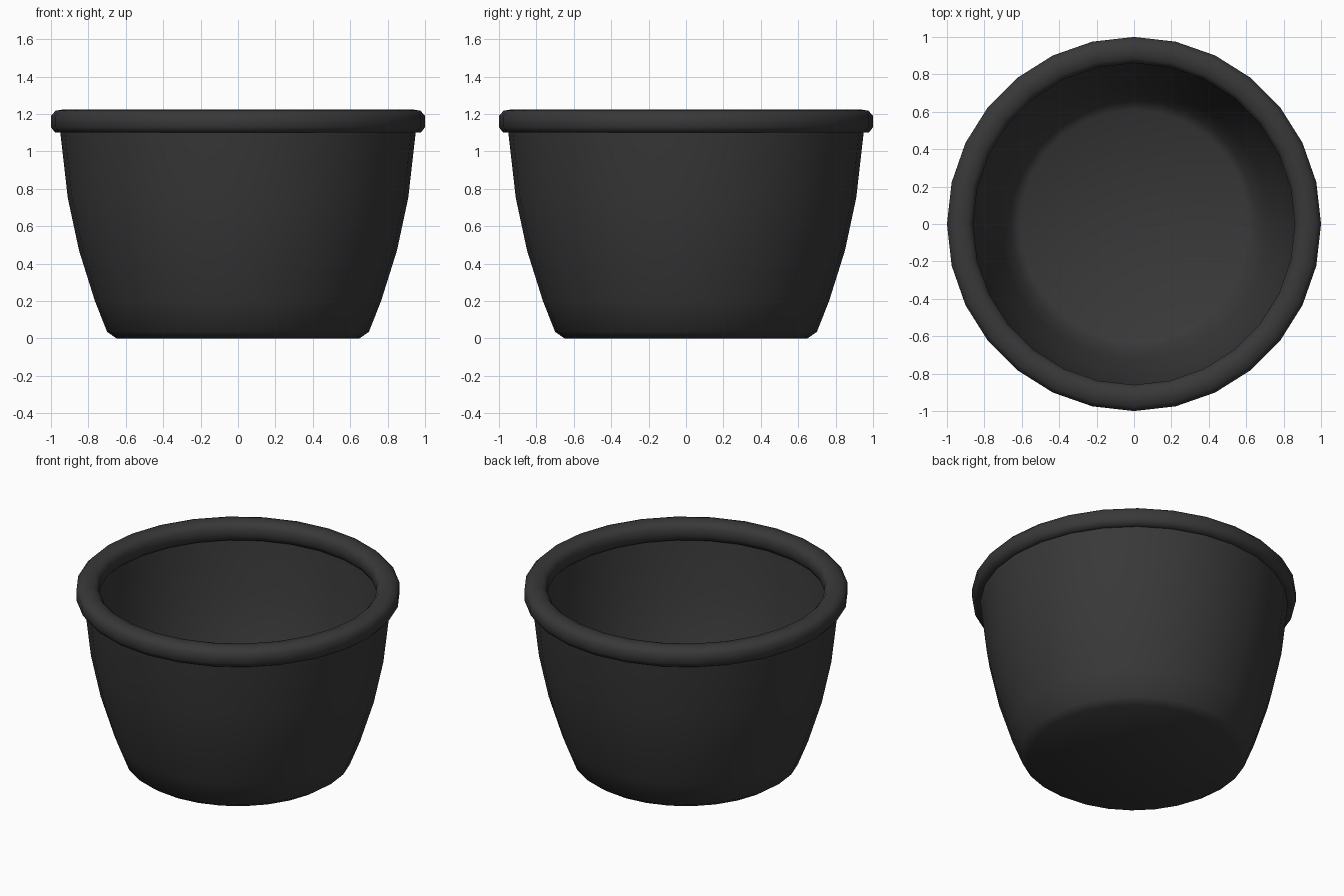
import bpy, bmesh, math

if "Cube" in bpy.data.objects:
    bpy.data.objects.remove(bpy.data.objects["Cube"])

SIDES = 28

mat = bpy.data.materials.new("dark_grey")
mat.diffuse_color = (0.04, 0.04, 0.04, 1)
mat.use_nodes = True
mat.node_tree.nodes["Principled BSDF"].inputs["Base Color"].default_value = mat.diffuse_color


def lathe(name, profile):
    """Revolve (radius, z) points round z; radius 0 points become poles."""
    bm = bmesh.new()
    verts = [bm.verts.new((r, 0, z)) for r, z in profile]
    edges = [bm.edges.new(p) for p in zip(verts, verts[1:])]
    bmesh.ops.spin(bm, geom=verts + edges, cent=(0, 0, 0), axis=(0, 0, 1),
                   angle=2 * math.pi, steps=SIDES, use_merge=True)
    bmesh.ops.remove_doubles(bm, verts=bm.verts, dist=1e-4)
    bmesh.ops.recalc_face_normals(bm, faces=bm.faces)
    mesh = bpy.data.meshes.new(name)
    bm.to_mesh(mesh)
    bm.free()
    mesh.materials.append(mat)
    obj = bpy.data.objects.new(name, mesh)
    bpy.context.collection.objects.link(obj)
    bpy.ops.object.select_all(action='DESELECT')
    obj.select_set(True)
    bpy.context.view_layer.objects.active = obj
    bpy.ops.object.shade_smooth_by_angle(angle=math.radians(60))
    return obj


# Whole pot: underside, curved outer wall, rolled rim, inner wall, floor
lathe("pot", [
    (0, 0), (0.65, 0), (0.70, 0.035), (0.765, 0.20), (0.85, 0.47),
    (0.91, 0.75), (0.95, 1.10),
    (0.978, 1.10), (1.00, 1.13), (1.00, 1.19), (0.975, 1.217),
    (0.93, 1.225), (0.885, 1.217), (0.86, 1.19), (0.86, 1.13), (0.88, 1.10),
    (0.90, 1.10), (0.865, 0.75), (0.805, 0.48), (0.72, 0.22),
    (0.66, 0.075), (0.61, 0.04), (0, 0.04),
])
